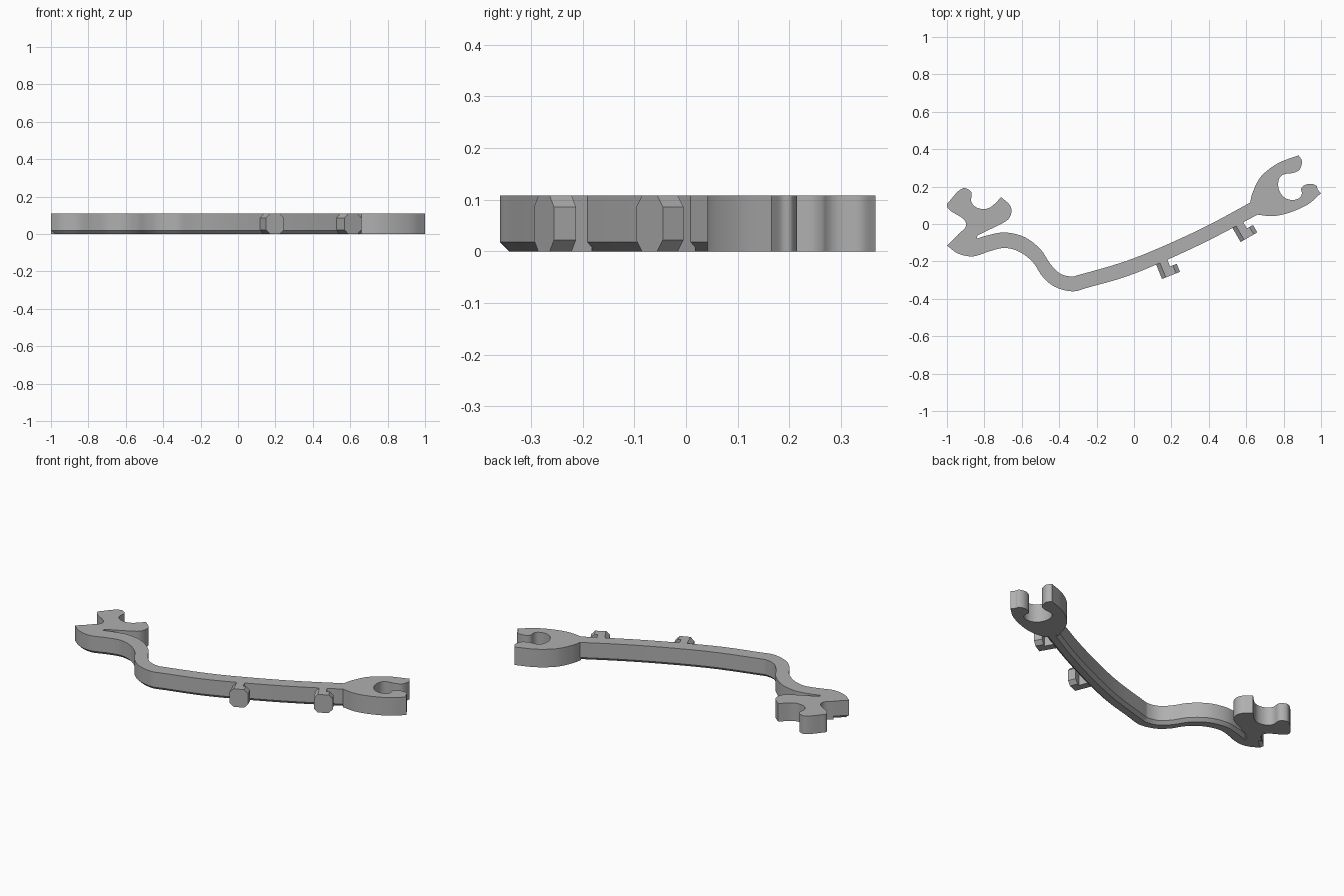
import bpy
import bmesh
from math import cos, sin, radians
from mathutils import Vector, Matrix

HEIGHT = 0.108
CHAMFER = 0.018

if "Cube" in bpy.data.objects:
    bpy.data.objects.remove(bpy.data.objects["Cube"], do_unlink=True)

grey = bpy.data.materials.new("light grey")
grey.use_nodes = True
grey.diffuse_color = (0.43, 0.43, 0.43, 1)
for node in grey.node_tree.nodes:
    if node.type == "BSDF_PRINCIPLED":
        node.inputs["Base Color"].default_value = grey.diffuse_color


def smooth_run(points, steps=5):
    """Open curve passing through every point."""
    pts = [Vector(p) for p in points]
    if len(pts) < 3:
        return pts
    pts = [2 * pts[0] - pts[1]] + pts + [2 * pts[-1] - pts[-2]]
    out = []
    for a, b, c, d in zip(pts, pts[1:], pts[2:], pts[3:]):
        for i in range(steps):
            t = i / steps
            out.append(b + (c - a) * t / 2
                       + (a - 2.5 * b + 2 * c - d / 2) * t ** 2
                       + (1.5 * b - a / 2 - 1.5 * c + d / 2) * t ** 3)
    return out + [pts[-2]]


def outline(*runs):
    """Closed outline of smooth runs, with a sharp corner between runs."""
    out = []
    for run in runs:
        for p in smooth_run(run):
            if not out or (p - out[-1]).length > 1e-4:
                out.append(p)
    if (out[0] - out[-1]).length < 1e-4:
        out.pop()
    return out


def prism(name, points, low, high, matrix=None, chamfer=0):
    """Extrude a flat outline upwards, optionally chamfering its lower rim."""
    bm = bmesh.new()
    base = bm.faces.new([bm.verts.new((p[0], p[1], low + chamfer)) for p in points])
    top = bmesh.ops.extrude_face_region(bm, geom=[base], use_keep_orig=True)["geom"]
    for v in top:
        if isinstance(v, bmesh.types.BMVert):
            v.co.z = high
    bmesh.ops.recalc_face_normals(bm, faces=bm.faces[:])
    if chamfer:
        bmesh.ops.inset_region(bm, faces=[base], thickness=chamfer, use_even_offset=True)
        for v in base.verts:
            v.co.z = low
    if matrix:
        bm.transform(matrix)
    bmesh.ops.recalc_face_normals(bm, faces=bm.faces[:])
    mesh = bpy.data.meshes.new(name)
    bm.to_mesh(mesh)
    bm.free()
    mesh.materials.append(grey)
    mesh.shade_smooth()
    mesh.set_sharp_from_angle(angle=radians(30))
    obj = bpy.data.objects.new(name, mesh)
    bpy.context.collection.objects.link(obj)
    return obj


# Curved arm with a pointed left end and a chamfered lower rim
upper_edge = [(-.84, -.078), (-.78, -.06), (-.69, -.045), (-.585, -.07), (-.5, -.135),
              (-.45, -.21), (-.4, -.262), (-.34, -.28), (-.28, -.268), (0, -.183),
              (.35, -.03), (.65, .13)]
lower_edge = [(.68, .06), (.35, -.112), (0, -.266), (-.24, -.338), (-.33, -.36), (-.425, -.335),
              (-.49, -.28), (-.54, -.205), (-.61, -.15), (-.69, -.128), (-.77, -.145),
              (-.86, -.173), (-.94, -.158), (-1, -.115)]
tip_edge = [(-1, -.115), (-.9, -.02), (-.84, -.06)]
prism("curved_arm", outline(upper_edge, lower_edge, tip_edge[:2], tip_edge[1:]),
      0, HEIGHT, chamfer=CHAMFER)

# Left clip with two rounded lobes
left_outer = [(-.94, -.055), (-.9, -.015), (-.91, .025), (-.98, .07), (-1, .1), (-.98, .13),
              (-.94, .175), (-.905, .192), (-.87, .17), (-.87, .12), (-.845, .09), (-.8, .08),
              (-.76, .095), (-.71, .143)]
left_inner = [(-.71, .143), (-.667, .105), (-.655, .07), (-.668, .03), (-.7, .005)]
left_root = [(-.7, .005), (-.835, -.06)]
prism("left_clip", outline(left_outer, left_inner, left_root, [(-.845, -.08), (-.88, -.09)]),
      0, HEIGHT)

# Right clip: an open jaw around a rounded socket
jaw_back = [(.62, .11), (.635, .17), (.68, .255), (.77, .325), (.88, .367)]
jaw_socket = [(.88, .367), (.898, .335), (.885, .29), (.85, .273), (.8, .265), (.775, .24),
              (.773, .19), (.8, .145), (.845, .128), (.885, .14), (.898, .165), (.893, .188),
              (.912, .208), (.945, .215), (.975, .205), (.982, .185), (1, .165)]
jaw_front = [(1, .165), (.93, .105), (.83, .06), (.74, .042), (.66, .05)]
prism("right_clip", outline(jaw_back, jaw_socket, jaw_front), 0, HEIGHT)

# Two pegs, each an octagonal head on a short neck notched on one side
WIDTH, CUT = 0.103, 0.022
HEAD = [(CUT, 0), (WIDTH - CUT, 0), (WIDTH, CUT), (WIDTH, HEIGHT - CUT),
        (WIDTH - CUT, HEIGHT), (CUT, HEIGHT), (0, HEIGHT - CUT), (0, CUT)]
NECK = [(min(u, 0.065), z) for u, z in HEAD if u in (0, CUT)]
NECK = [(CUT, 0), (0.065, 0), (0.065, HEIGHT), (CUT, HEIGHT), (0, HEIGHT - CUT), (0, CUT)]
for side, corner, angle in (("inner", (.12, -.22, 0), 22), ("outer", (.53, -.027, 0), 30)):
    # The profile plane stands upright and the peg grows away from the arm
    stand = (Matrix.Translation(corner) @ Matrix.Rotation(radians(angle), 4, "Z")
             @ Matrix.Rotation(radians(90), 4, "X"))
    prism(side + "_peg_head", HEAD, 0.034, 0.08, stand)
    prism(side + "_peg_neck", NECK, -0.015, 0.034, stand)
